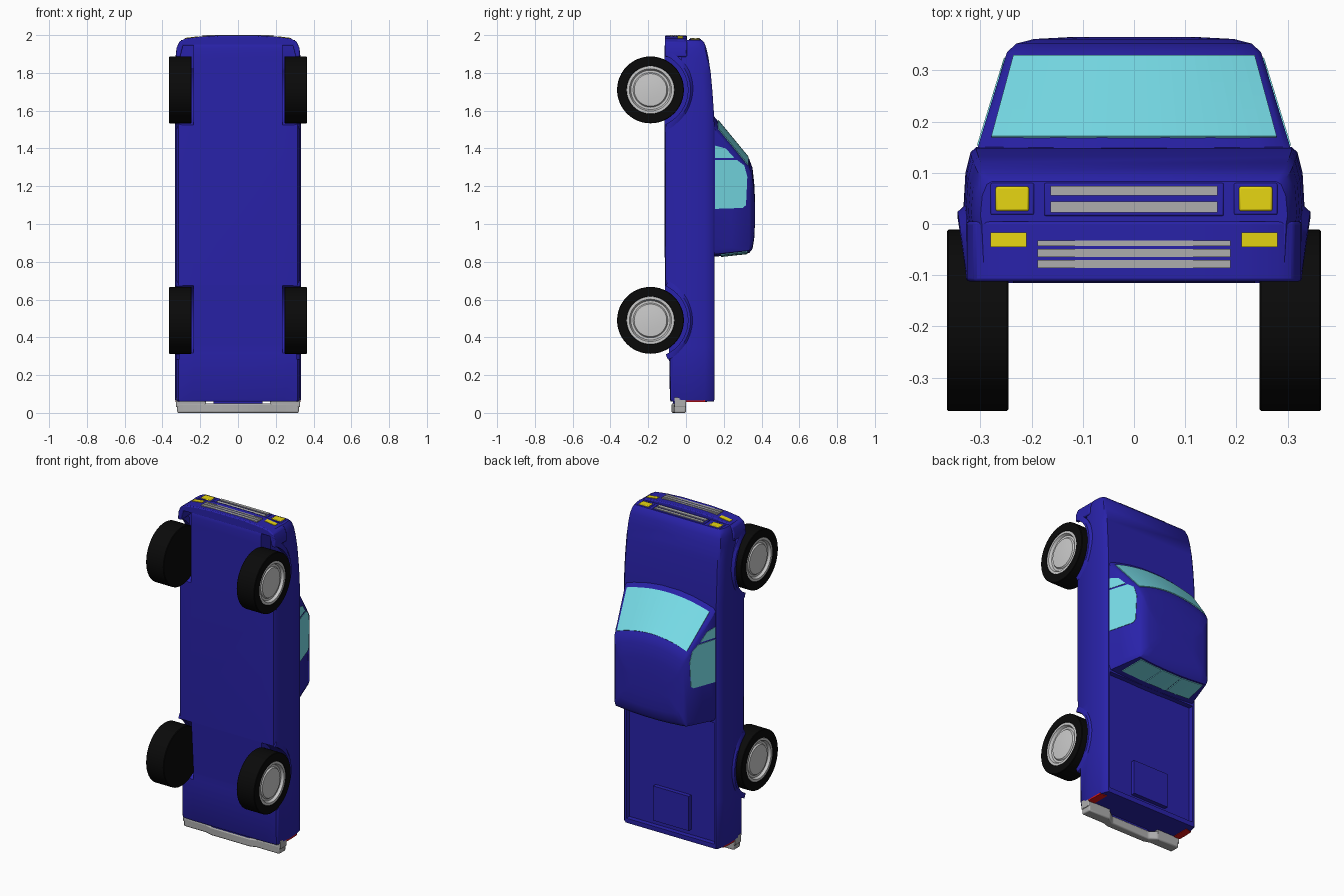
import bpy, bmesh, math

if "Cube" in bpy.data.objects:
    bpy.data.objects.remove(bpy.data.objects["Cube"])

def material(name, r, g, b):
    m = bpy.data.materials.new(name)
    m.diffuse_color = (r, g, b, 1)
    m.use_nodes = True
    m.node_tree.nodes["Principled BSDF"].inputs["Base Color"].default_value = m.diffuse_color
    return m

BLUE = material("blue_paint", 0.022, 0.016, 0.40)
GLASS = material("glass", 0.19, 0.74, 0.83)
YELLOW = material("yellow_lamp", 0.8, 0.67, 0.006)
RED = material("red_lamp", 0.75, 0.008, 0.008)
BLACK = material("rubber", 0.003, 0.003, 0.003)
STEEL = material("dull_steel", 0.42, 0.42, 0.42)

def build(name, verts, faces, mat=None, smooth=30):
    bm = bmesh.new()
    vs = [bm.verts.new(v) for v in verts]
    for f in faces:
        bm.faces.new([vs[i] for i in f])
    bmesh.ops.remove_doubles(bm, verts=bm.verts, dist=1e-5)
    bmesh.ops.recalc_face_normals(bm, faces=bm.faces)
    me = bpy.data.meshes.new(name)
    bm.to_mesh(me)
    bm.free()
    ob = bpy.data.objects.new(name, me)
    bpy.context.collection.objects.link(ob)
    if mat:
        me.materials.append(mat)
    if smooth:
        smooth_by_angle(ob, smooth)
    return ob

def smooth_by_angle(ob, deg):
    bpy.ops.object.select_all(action='DESELECT')
    bpy.context.view_layer.objects.active = ob
    ob.select_set(True)
    bpy.ops.object.shade_smooth_by_angle(angle=math.radians(deg))

def loft(name, rings, mat=None, smooth=35):
    n = len(rings[0])
    verts = [p for r in rings for p in r]
    faces = [(k*n+i, k*n+(i+1) % n, (k+1)*n+(i+1) % n, (k+1)*n+i)
             for k in range(len(rings)-1) for i in range(n)]
    faces += [tuple(range(n)), tuple(range((len(rings)-1)*n, len(rings)*n))]
    return build(name, verts, faces, mat, smooth)

def prism(name, pts, axis, lo, hi, mat=None, bevel=0):
    put = {'x': lambda p, d: (d, p[0], p[1]), 'y': lambda p, d: (p[0], d, p[1]),
           'z': lambda p, d: (p[0], p[1], d)}[axis]
    ob = loft(name, [[put(p, d) for p in pts] for d in (lo, hi)], mat, 30)
    if bevel:
        b = ob.modifiers.new("bevel", 'BEVEL')
        b.width, b.segments = bevel, 2
    return ob

def box(name, x, y, z, mat=None, bevel=0):
    return prism(name, [(x[0], y[0]), (x[1], y[0]), (x[1], y[1]), (x[0], y[1])],
                 'z', z[0], z[1], mat, bevel)

def lathe(name, prof, cy, cz, s, mat=None, n=48):
    verts = [(s*x, cy + r*math.cos(2*math.pi*i/n), cz + r*math.sin(2*math.pi*i/n))
             for x, r in prof for i in range(n)]
    faces = [(k*n+i, k*n+(i+1) % n, (k+1)*n+(i+1) % n, (k+1)*n+i)
             for k in range(len(prof)-1) for i in range(n)]
    return build(name, verts, faces, mat, 30)

def cut(ob, cutter):
    m = ob.modifiers.new("cut", 'BOOLEAN')
    m.operation, m.object, m.solver = 'DIFFERENCE', cutter, 'EXACT'
    bpy.context.view_layer.objects.active = ob
    bpy.ops.object.modifier_apply(modifier=m.name)
    bpy.data.objects.remove(cutter)

def pane(name, verts, faces):
    ob = build(name, verts, faces, GLASS, 0)
    s = ob.modifiers.new("thickness", 'SOLIDIFY')
    s.thickness, s.offset = 0.005, 0

# Lower body: one half section lofted from tail (z=0.06) to nose
half = [(.24, -.115), (.315, -.11), (.326, -.09), (.33, 0), (.333, .03),
        (.329, .1), (.319, .14), (.308, .15)]
stations = [(.06, .98, -.08, .148), (.07, 1, -.085, .15), (.35, 1, -.09, .15),
            (.68, 1, -.112, .15), (1.53, 1, -.115, .15), (1.6, 1, -.115, .147),
            (1.7, .995, -.115, .14), (1.8, .985, -.115, .131), (1.88, .97, -.115, .119),
            (1.93, .955, -.115, .108), (1.96, .93, -.11, .097), (1.975, .9, -.10, .083)]
rings = []
for z, w, lo, hi in stations:
    side = [(x*w, y*hi/.15 if y > 0 else y*lo/-.115, z) for x, y in half]
    rings.append(side + [(-x, y, zz) for x, y, zz in reversed(side)])
body = loft("lower_body", rings, BLUE)

# Wheel wells, hollow behind the front bumper, and the load bed
WY, WR = -.188, .177
AXLES = (("rear", .49), ("front", 1.71))
for s in (1, -1):
    for _, wz in AXLES:
        cut(body, lathe("well", [(.236, 0), (.236, .2), (.5, .2), (.5, 0)], WY, wz, s))
    cut(body, box("hollow", sorted((s*.236, s*.5)), (-.3, -.025), (1.8, 1.955)))
cut(body, box("bed_space", (-.297, .297), (.12, .3), (.088, .826)))
smooth_by_angle(body, 35)
box("bed_box", (-.12, .12), (.115, .145), (.12, .33), BLUE)

# Wheels and arch flares that fade out towards the sills
for s, side in ((1, "right"), (-1, "left")):
    for end, wz in AXLES:
        lathe(f"{end}_{side}_tyre", [(.245, 0), (.245, .174), (.248, WR), (.362, WR),
              (.365, .174), (.365, .128), (.345, .123)], WY, wz, s, BLACK)
        lathe(f"{end}_{side}_rim", [(.34, .128), (.363, .126), (.363, .112), (.348, .104),
              (.348, .092), (.356, .086), (.359, .05), (.361, 0)], WY, wz, s)
        flare = []
        for i in range(25):
            a = math.radians(-66 + 132*i/24)
            x = .327 + .017*math.cos(a*90/66)
            flare.append([(s*q, WY + r*math.cos(a), wz + r*math.sin(a))
                          for q, r in ((.31, .198), (x, .198), (x, .212), (.327, .228), (.31, .228))])
        loft(f"{end}_{side}_flare", flare, BLUE)

# Cab: rings stacked from body to roof with a bowed windscreen side
BOW, BACK = .05, .015
def cab_w(y): return .305 - (y - .15)*.057/.185
def cab_front(y): return 1.57 - (y - .15)*.225/.185
def cab_back(y): return .826 + (y - .15)*.02/.185
levels = [(y, cab_w(y), cab_front(y), cab_back(y)) for y in (.10, .15, .24, .335)]
levels += [(.352, .23, 1.30, .868), (.361, .195, 1.22, .92), (.365, .12, 1.14, 1.0)]
fr = [-.96, -.8, -.5, -.2, .2, .5, .8, .96]
cab = []
for y, w, zf, zb in levels:
    cab.append([(f*w, y, zf - BOW*f*f) for f in fr] + [(w, y, zf - BOW - .015), (w, y, zb + .04)]
               + [(f*w, y, zb + BACK*f*f) for f in reversed(fr)]
               + [(-w, y, zb + .04), (-w, y, zf - BOW - .015)])
loft("cab", cab, BLUE)

# Windscreen follows the bowed cab front
N, M = 20, 6
verts = []
for j in range(M + 1):
    for i in range(N + 1):
        v, u = j/M, -1 + 2*i/N
        y = .17 + .158*v
        x = u*(.278 - .043*v)
        verts.append((x, y, cab_front(y) - BOW*(x/cab_w(y))**2 + .003))
pane("windscreen", verts, [(j*(N+1)+i, j*(N+1)+i+1, (j+1)*(N+1)+i+1, (j+1)*(N+1)+i)
                           for j in range(M) for i in range(N)])

# Side windows with front quarter lights
main = [(.153, 1.08), (.3, 1.085), (.317, 1.1), (.324, 1.25), (.308, 1.31), (.268, 1.34), (.153, 1.34)]
vent = [(.153, 1.35), (.255, 1.35), (.21, 1.4), (.153, 1.415)]
for s, side in ((1, "right"), (-1, "left")):
    for nm, pts in (("window", main), ("quarter_light", vent)):
        pane(f"{side}_{nm}", [(s*cab_w(y), y, z) for y, z in pts], [tuple(range(len(pts)))])

# Rear window in three panes
for k, (a, b) in enumerate(((-.24, -.079), (-.073, .073), (.079, .24))):
    xs = [a + (b - a)*i/4 for i in range(5)]
    grid = [(x*q, y, cab_back(y) + BACK*(x*q/cab_w(y))**2 - .002)
            for y, q in ((.185, 1), (.325, .92)) for x in xs]
    pane(f"rear_window_{k+1}", grid, [(i, i+1, i+6, i+5) for i in range(4)])

# Front bumper: U-shaped bar wrapping the nose
out = [(.328, 1.885), (.326, 1.93), (.312, 1.964), (.28, 1.982), (.2, 1.992), (.1, 1.998)]
inn = [(.29, 1.945), (.305, 1.885)]
prism("front_bumper", [(-x, z) for x, z in out] + out[::-1] + inn[::-1]
      + [(-x, z) for x, z in inn], 'y', -.112, .005, BLUE, .006)
for k, (a, b) in enumerate(((-.043, -.032), (-.064, -.049), (-.086, -.07))):
    box(f"bumper_slat_{k+1}", (-.188, .188), (a, b), (1.97, 2.0), STEEL)

# Grille and lamps
box("grille_frame", (-.175, .175), (.016, .08), (1.94, 1.979), BLUE, .003)
for k, (a, b) in enumerate(((.022, .044), (.056, .074))):
    box(f"grille_bar_{k+1}", (-.163, .163), (a, b), (1.95, 1.984), STEEL)
for s, side in ((1, "right"), (-1, "left")):
    box(f"{side}_headlamp_surround", sorted((s*.195, s*.28)), (.018, .08), (1.93, 1.977), BLUE, .003)
    box(f"{side}_headlamp", sorted((s*.205, s*.27)), (.025, .073), (1.94, 1.981), YELLOW, .004)
    prism(f"{side}_indicator", [(s*.21, 1.95), (s*.28, 1.95), (s*.28, 1.985), (s*.21, 1.994)],
          'y', -.045, -.017, YELLOW)
    prism(f"{side}_tail_lamp", [(s*.285, 0), (s*.328, 0), (s*.33, .03), (s*.327, .1), (s*.285, .11)],
          'z', .057, .1, RED)
    prism(f"{side}_bumper_end", [(s*.17, .03), (s*.328, .03), (s*.328, .083), (s*.29, .08), (s*.17, .062)],
          'y', -.062, 0, STEEL, .004)

# Rear bumper with a lowered step in the middle
top = [(.322, 0), (.17, 0), (.13, -.03)]
bot = [(.13, -.076), (.17, -.063), (.322, -.063)]
prism("rear_bumper", top + [(-x, y) for x, y in reversed(top)]
      + [(-x, y) for x, y in reversed(bot)] + bot, 'z', 0.0, .05, STEEL, .007)
box("bumper_bracket", (-.13, .13), (-.07, -.035), (.04, .08), BLUE)
